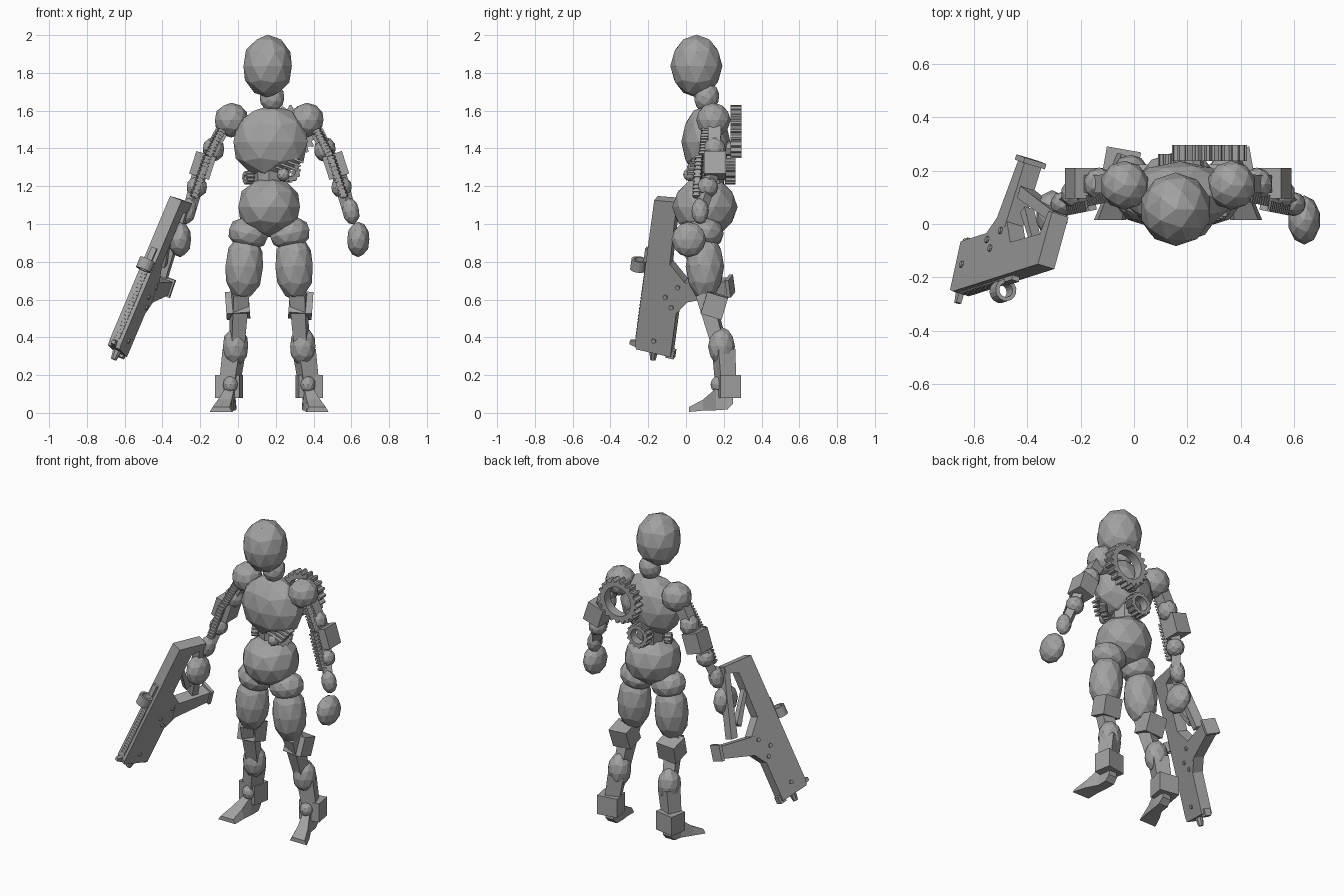
import bpy, bmesh
from math import cos, sin, pi, radians
from mathutils import Vector, Matrix

cube = bpy.data.objects.get("Cube")
if cube:
    bpy.data.objects.remove(cube, do_unlink=True)

grey = bpy.data.materials.new("plain_grey")
grey.use_nodes = True
COLOUR = (0.36, 0.36, 0.36, 1)
grey.diffuse_color = COLOUR
grey.node_tree.nodes["Principled BSDF"].inputs["Base Color"].default_value = COLOUR

MID = 0.165                       # body centre line
SIDES = (("left", 1), ("right", -1))


def finish(name, bm, matrix=Matrix()):
    bm.transform(matrix)
    bmesh.ops.recalc_face_normals(bm, faces=bm.faces)
    mesh = bpy.data.meshes.new(name)
    bm.to_mesh(mesh)
    bm.free()
    mesh.materials.append(grey)
    obj = bpy.data.objects.new(name, mesh)
    bpy.context.collection.objects.link(obj)
    return obj


def place(loc, rot=(0, 0, 0), size=(1, 1, 1)):
    turn = Matrix.Rotation(radians(rot[2]), 4, 'Z') @ Matrix.Rotation(radians(rot[1]), 4, 'Y') \
        @ Matrix.Rotation(radians(rot[0]), 4, 'X')
    return Matrix.Translation(loc) @ turn @ Matrix.Diagonal((*size, 1))


def ball(name, loc, radii, rot=(0, 0, 0)):
    bm = bmesh.new()
    bmesh.ops.create_icosphere(bm, subdivisions=2, radius=1.02)
    return finish(name, bm, place(loc, rot, radii))


def box(name, loc, size, rot=(0, 0, 0)):
    bm = bmesh.new()
    bmesh.ops.create_cube(bm, size=1)
    return finish(name, bm, place(loc, rot, size))


def along(a, b):
    a, b = Vector(a), Vector(b)
    return Matrix.Translation((a + b) / 2) @ (b - a).to_track_quat('Z', 'Y').to_matrix().to_4x4()


def rod(name, a, b, r1, r2, sides=4):
    bm = bmesh.new()
    bmesh.ops.create_cone(bm, cap_ends=True, segments=sides, radius1=r1, radius2=r2,
                          depth=(Vector(b) - Vector(a)).length)
    return finish(name, bm, along(a, b) @ Matrix.Rotation(pi / 4, 4, 'Z'))


def ribbed_rod(name, a, b, width, count):
    # square core with evenly spaced ribs
    bm = bmesh.new()
    length = (Vector(b) - Vector(a)).length
    bmesh.ops.create_cube(bm, size=1, matrix=Matrix.Diagonal((width * .7, width * .7, length, 1)))
    for i in range(count):
        z = ((i + .5) / count - .5) * length
        bmesh.ops.create_cube(bm, size=1, matrix=Matrix.Translation((0, 0, z))
                              @ Matrix.Diagonal((width, width, length / count * .55, 1)))
    return finish(name, bm, along(a, b))


def gear(name, r_out, r_in, depth, teeth, matrix, root=.87):
    bm = bmesh.new()
    n, loops = teeth * 4, []
    for z, outer in ((0, True), (1, True), (1, False), (0, False)):
        ring = []
        for i in range(n):
            r = (r_out if i % 4 < 2 else r_out * root) if outer else r_in
            a = 2 * pi * i / n
            ring.append(bm.verts.new((r * cos(a), r * sin(a), (z - .5) * depth)))
        loops.append(ring)
    for k in range(4):
        p, q = loops[k], loops[(k + 1) % 4]
        for i in range(n):
            j = (i + 1) % n
            bm.faces.new((p[i], p[j], q[j], q[i]))
    return finish(name, bm, matrix)


def plate(name, outline, thick, matrix):
    # outline in local x/y, thickness along local z
    bm = bmesh.new()
    face = bm.faces.new([bm.verts.new((x, y, -thick / 2)) for x, y in outline])
    made = bmesh.ops.extrude_face_region(bm, geom=[face])["geom"]
    bmesh.ops.translate(bm, vec=(0, 0, thick), verts=[v for v in made if isinstance(v, bmesh.types.BMVert)])
    return finish(name, bm, matrix)


# Head and torso
ball("head", (.157, .055, 1.836), (.132, .135, .163))
ball("neck", (.18, .11, 1.67), (.066, .065, .076), (-20, 0, 0))
ball("chest", (.172, .105, 1.435), (.202, .127, .19))
ball("pelvis", (.165, .1, 1.09), (.168, .17, .157))

# Waist machinery
rod("spine", (.165, .12, 1.2), (.165, .12, 1.32), .08, .09, 8)
ball("belly_joint", (.24, .02, 1.262), (.035, .035, .035))
for i in range(4):
    box(f"belly_rib_{i}", (.25 + .015 * i, .03 + .008 * i, 1.285 + .02 * i), (.11, .05, .012), (0, 20, 0))
gear("belly_gear", .06, .03, .04, 12, place((.27, .07, 1.28), (90, 0, 25)))
gear("side_gear", .035, .015, .04, 10, place((.055, .1, 1.245), (90, 0, -65)))

# Back gears
gear("large_back_gear", .14, .092, .06, 20, place((.283, .265, 1.49), (90, 0, 0)))
gear("small_back_gear", .076, .046, .055, 14, place((.165, .235, 1.285), (90, 0, 0)))
rod("gear_axle", (.22, .15, 1.4), (.22, .25, 1.4), .04, .04, 8)

for side, s in SIDES:
    def at(x, y, z):
        return (MID + s * x, y, z)

    # Arm
    ball(side + "_shoulder", at(.2, .145, 1.55), (.09, .09, .09))
    rod(side + "_upper_arm", at(.23, .15, 1.53), at(.34, .15, 1.33), .05, .045)
    ribbed_rod(side + "_upper_arm_rack", at(.25, .105, 1.5), at(.325, .09, 1.36), .042, 9)
    ball(side + "_upper_arm_ball", at(.295, .15, 1.395), (.058, .06, .065))
    box(side + "_elbow_box", at(.352, .153, 1.31), (.11, .115, .125), (0, -s * 18, 0))
    ribbed_rod(side + "_forearm_rack", at(.325, .07, 1.36), at(.4, .055, 1.14), .04, 11)
    rod(side + "_forearm", at(.365, .14, 1.28), at(.42, .08, 1.08), .04, .035)
    ball(side + "_forearm_ball", at(.383, .115, 1.195), (.055, .055, .055))
    ball(side + "_wrist", at(.432, .075, 1.068), (.045, .045, .07), (0, -s * 12, 0))
    ball(side + "_hand", at(.472, .015 if s > 0 else .035, .918), (.06, .09, .092))

    # Leg
    ball(side + "_hip", at(.11, .1, .95), (.108, .098, .085), (0, -s * 12, 0))
    ball(side + "_thigh", at(.132, .1, .775), (.102, .1, .177), (0, -s * 3, 0))
    box(side + "_knee_box", at(.167, .15, .57), (.125, .115, .12), (-17, s * 4, 0))
    rod(side + "_knee_link", at(.155, .1, .63), at(.17, .17, .38), .06, .05)
    ribbed_rod(side + "_knee_rack", at(.16, .11, .55), at(.165, .15, .4), .04, 6)
    ball(side + "_calf", at(.178, .188, .352), (.069, .07, .1))
    rod(side + "_shin", at(.185, .2, .33), at(.21, .21, .15), .068, .06)
    ball(side + "_ankle", at(.205, .17, .15), (.04, .04, .045))
    box(side + "_ankle_box", at(.212, .225, .14), (.13, .11, .12), (0, 0, s * 10))

    # Foot: cross-sections from heel to toe
    bm = bmesh.new()
    stations = ((.25, .05, .11, .03, .205), (.22, .018, .12, .032, .205), (.16, .014, .13, .032, .21),
                (.09, .012, .07, .048, .235), (.015, .005, .03, .06, .255))
    rings = []
    for y, low, high, half, x in stations:
        rings.append([bm.verts.new(at(x + dx, y, z)) for dx, z in
                      ((-half, low), (half, low), (half * .75, high), (-half * .75, high))])
    for p, q in zip(rings, rings[1:]):
        for i in range(4):
            j = (i + 1) % 4
            bm.faces.new((p[i], p[j], q[j], q[i]))
    bm.faces.new(rings[0])
    bm.faces.new(rings[-1])
    finish(side + "_foot", bm)

# Rifle frame: local x runs from muzzle to butt, local y from top edge to grip
u = Vector((.385, .123, .915)).normalized()
w = Vector((.22, .95, -.18))
w = (w - u * w.dot(u)).normalized()
gun = Matrix((u, w, u.cross(w))).transposed().to_4x4()
gun.translation = (-.66, -.265, .35)


def on_gun(x, y, z=0):
    return gun @ Vector((x, y, z))


plate("rifle_body", [(0, .01), (.03, 0), (.86, 0), (.89, .2), (.85, .21), (.81, .125),
                     (.52, .13), (.44, .22), (.34, .26), (.25, .2), (0, .2)], .068, gun)
plate("rifle_rear_bar", [(.88, .165), (.885, .205), (.49, .355), (.48, .31)], .06, gun)
plate("rifle_inner_strut", [(.72, .11), (.69, .11), (.52, .25), (.55, .27)], .04, gun)
plate("rifle_grip", [(.32, .23), (.43, .2), (.495, .455), (.425, .475)], .07, gun)
plate("rifle_grip_base", [(.41, .465), (.505, .44), (.51, .46), (.415, .485)], .09, gun)
plate("rifle_top_rail", [(.05, -.003), (.5, -.003), (.5, .01), (.05, .01)], .03, gun)
for i in range(20):
    x = .06 + i * .02
    plate(f"rail_rib_{i}", [(x, -.007), (x + .01, -.007), (x + .01, 0), (x, 0)], .03, gun)

# Rifle sight, muzzle and bolts
plate("sight_mount", [(.44, -.018), (.57, -.018), (.57, .01), (.44, .01)], .03, gun)
gear("sight_ring", .042, .027, .06, 4, gun @ place((.465, -.045, 0), (0, 90, 0)), 1)
rod("muzzle", on_gun(.02, .1), on_gun(-.05, .1), .028, .016, 8)
plate("front_sight", [(.01, -.035), (.03, -.035), (.04, .01), (0, .01)], .02, gun)
plate("muzzle_lug", [(-.015, .17), (.03, .17), (.03, .215), (-.015, .215)], .04, gun)
for i, (x, y) in enumerate(((.07, .1), (.33, .13), (.28, .17), (.4, .19))):
    rod(f"rifle_bolt_{i}", on_gun(x, y, -.042), on_gun(x, y, .042), .013, .013, 8)
